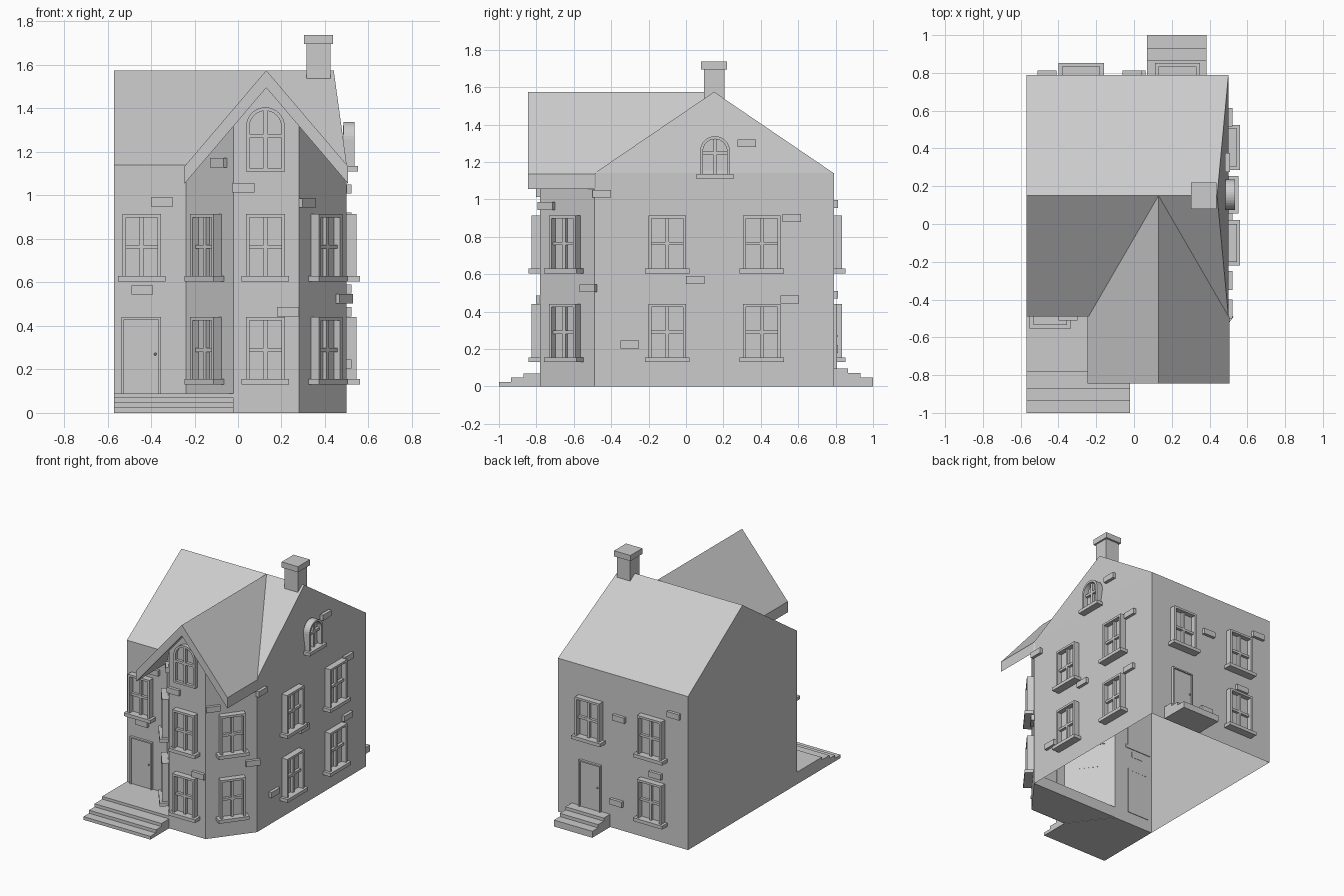
import bpy, bmesh, math
from mathutils import Matrix

cube = bpy.data.objects.get("Cube")
if cube:
    bpy.data.objects.remove(cube)

stone = bpy.data.materials.new("plain_grey")
stone.use_nodes = True
GREY = (0.6, 0.6, 0.6, 1)
stone.diffuse_color = GREY
stone.node_tree.nodes["Principled BSDF"].inputs["Base Color"].default_value = GREY


def finish(name, bm, loc=(0, 0, 0), angle=0):
    bmesh.ops.recalc_face_normals(bm, faces=bm.faces)
    bm.transform(Matrix.Translation(loc) @ Matrix.Rotation(angle, 4, 'Z'))
    me = bpy.data.meshes.new(name)
    bm.to_mesh(me)
    bm.free()
    me.materials.append(stone)
    ob = bpy.data.objects.new(name, me)
    bpy.context.collection.objects.link(ob)
    return ob


def shell(name, verts, faces):
    bm = bmesh.new()
    vs = [bm.verts.new(v) for v in verts]
    for f in faces:
        bm.faces.new([vs[i] for i in f])
    return finish(name, bm)


def box(bm, x0, x1, y0, y1, z0, z1):
    m = Matrix.Translation(((x0 + x1) / 2, (y0 + y1) / 2, (z0 + z1) / 2))
    m = m @ Matrix.Diagonal((x1 - x0, y1 - y0, z1 - z0, 1))
    bmesh.ops.create_cube(bm, size=1, matrix=m)


def prism(bm, outline, y0, y1):
    """Polygon in x and z, pushed from y0 to y1."""
    a = [bm.verts.new((x, y0, z)) for x, z in outline]
    b = [bm.verts.new((x, y1, z)) for x, z in outline]
    bm.faces.new(a)
    bm.faces.new(b[::-1])
    for i in range(len(a)):
        j = (i + 1) % len(a)
        bm.faces.new((a[i], b[i], b[j], a[j]))


def opening(w, z0, z1, arched):
    """Outline of a window or door, from lower left to lower right."""
    r = w / 2
    if not arched:
        return [(-r, z0), (-r, z1), (r, z1), (r, z0)]
    arc = [(-r * math.cos(math.pi * i / 16), z1 - r + r * math.sin(math.pi * i / 16))
           for i in range(17)]
    return [(-r, z0)] + arc + [(r, z0)]


def band(bm, outer, inner, y0, y1):
    """Frame that follows two outlines."""
    rows = []
    for (ox, oz), (ix, iz) in zip(outer, inner):
        rows.append([bm.verts.new(p) for p in
                     ((ox, y0, oz), (ox, y1, oz), (ix, y1, iz), (ix, y0, iz))])
    for a, b in zip(rows, rows[1:]):
        for k in range(4):
            n = (k + 1) % 4
            bm.faces.new((a[k], a[n], b[n], b[k]))
    bm.faces.new(rows[0])
    bm.faces.new(rows[-1][::-1])


def window(name, x, y, angle, w, z0, z1, arched=False, sill=True, depth=0.045):
    bm = bmesh.new()
    t = 0.016
    outer, inner = opening(w, z0, z1, arched), opening(w - 2 * t, z0, z1 - t, arched)
    band(bm, outer, inner, -depth, 0.005)
    prism(bm, inner, -0.008, 0.004)
    mid = z0 + (z1 - z0) * (0.55 if arched else 0.47)
    box(bm, -0.009, 0.009, -0.028, 0, z0, z1 - t)
    box(bm, -w / 2 + t, w / 2 - t, -0.028, 0, mid - 0.009, mid + 0.009)
    if sill:
        box(bm, -w / 2 - 0.02, w / 2 + 0.02, -depth - 0.017, 0.005, z0 - 0.025, z0)
    elif arched:
        box(bm, -w / 2 + t, w / 2 - t, -depth, 0, z0, z0 + t)
    finish(name, bm, (x, y, 0), angle)


def door(name, x, y, angle):
    bm = bmesh.new()
    outer, inner = opening(0.18, 0.09, 0.44, False), opening(0.16, 0.09, 0.43, False)
    band(bm, outer, inner, -0.018, 0.005)
    prism(bm, inner, -0.008, 0.004)
    bmesh.ops.create_icosphere(bm, subdivisions=1, radius=0.007,
                               matrix=Matrix.Translation((0.065, -0.015, 0.27)))
    finish(name, bm, (x, y, 0), angle)


def brick(x, y, z, angle):
    bm = bmesh.new()
    box(bm, -0.05, 0.05, -0.022, 0.002, z - 0.021, z + 0.021)
    finish("raised_brick", bm, (x, y, 0), angle)


# Main dimensions
LEFT, RIGHT, FRONT, BACK = -0.57, 0.5, -0.49, 0.79
EAVE, RIDGE, RIDGE_Y, RIDGE_X = 1.14, 1.575, 0.15, 0.44
BAY_L, BAY_A, BAY_B, BAY_Y, BAY_MID = -0.24, -0.02, 0.28, -0.78, 0.13

# House walls, open underneath and towards the bay
shell("house_walls",
      [(LEFT, FRONT, 0), (LEFT, FRONT, EAVE), (LEFT, RIDGE_Y, RIDGE),
       (LEFT, BACK, EAVE), (LEFT, BACK, 0),
       (RIGHT, FRONT, 0), (RIGHT, FRONT, EAVE), (RIDGE_X, RIDGE_Y, RIDGE),
       (RIGHT, BACK, EAVE), (RIGHT, BACK, 0),
       (BAY_L, FRONT, 0), (BAY_L, FRONT, EAVE)],
      [(0, 1, 2, 3, 4), (5, 9, 8, 6), (6, 8, 7), (4, 3, 8, 9), (0, 10, 11, 1)])
shell("main_roof",
      [(LEFT, FRONT, EAVE), (RIGHT, FRONT, EAVE), (RIGHT, BACK, EAVE),
       (LEFT, BACK, EAVE), (LEFT, RIDGE_Y, RIDGE), (RIDGE_X, RIDGE_Y, RIDGE)],
      [(0, 1, 5, 4), (2, 3, 4, 5)])

# Bay walls rising to the underside of the bay roof
SLOPE, THICK = 1.173, 0.08


def under(x):
    return RIDGE - THICK - SLOPE * abs(x - BAY_MID)


plan = [(BAY_L, FRONT), (BAY_A, BAY_Y), (BAY_B, BAY_Y), (RIGHT, FRONT)]
shell("bay_walls",
      [(x, y, 0) for x, y in plan] + [(x, y, under(x)) for x, y in plan]
      + [(BAY_MID, BAY_Y, RIDGE - THICK)],
      [(0, 1, 5, 4), (1, 2, 6, 8, 5), (2, 3, 7, 6)])
shell("bay_floor",
      [(x, y, z) for z in (0.002, 0.085) for x, y in plan],
      [(0, 1, 2, 3), (7, 6, 5, 4), (0, 3, 7, 4)])

# Bay roof: a thick gable whose back follows the valleys
rim = [(BAY_MID - 0.375, EAVE - 0.005, FRONT), (BAY_MID, RIDGE, RIDGE_Y),
       (BAY_MID + 0.375, EAVE - 0.005, FRONT)]
roof = []
for x, z, y in rim:
    roof += [(x, -0.845, z), (x, -0.845, z - THICK), (x, y, z - THICK), (x, y, z)]
shell("bay_roof", roof,
      [(a + k, a + (k + 1) % 4, a + 4 + (k + 1) % 4, a + 4 + k)
       for a in (0, 4) for k in range(4)] + [(0, 1, 2, 3), (8, 9, 10, 11)])

# Chimney
bm = bmesh.new()
box(bm, 0.315, 0.425, 0.095, 0.205, 1.48, 1.695)
box(bm, 0.303, 0.437, 0.08, 0.22, 1.695, 1.737)
finish("chimney", bm)

# Front porch and both flights of steps
bm = bmesh.new()
prism(bm, [(LEFT, 0), (BAY_L, 0), (BAY_L, 0.09), (LEFT, 0.09)], FRONT, BAY_Y)
shell("porch_corner", [(BAY_L, FRONT, z) for z in (0, 0.09)]
      + [(BAY_A, BAY_Y, z) for z in (0, 0.09)] + [(BAY_L, BAY_Y, z) for z in (0, 0.09)],
      [(0, 2, 4), (1, 5, 3), (2, 3, 5, 4)])
finish("front_porch", bm)
bm = bmesh.new()
for near, far, top in ((BAY_Y, -0.87, 0.07), (-0.87, -0.935, 0.047), (-0.935, -1, 0.024)):
    box(bm, LEFT, BAY_A, far, near, 0, top)
finish("front_steps", bm)
bm = bmesh.new()
for near, far, top in ((BACK, 0.865, 0.095), (0.865, 0.932, 0.072), (0.932, 1, 0.048)):
    box(bm, 0.07, 0.385, near, far, 0, top)
finish("back_steps", bm)

# Windows and doors
SIDE, REAR = math.pi / 2, math.pi
SLANT = math.atan2(FRONT - BAY_Y, RIGHT - BAY_B)
BAY_C = (FRONT + BAY_Y) / 2
LOW, HIGH = (0.155, 0.44), (0.63, 0.915)
for span in (LOW, HIGH):
    window("bay_front_window", 0.126, BAY_Y, 0, 0.178, *span)
    window("bay_left_window", -0.13, BAY_C, -SLANT, 0.178, *span)
    window("bay_right_window", 0.39, BAY_C, SLANT, 0.178, *span)
    window("back_window", -0.28, BACK, REAR, 0.2, *span)
    for y in (-0.1, 0.405):
        window("side_window", RIGHT, y, SIDE, 0.2, *span)
window("front_window", -0.443, FRONT, 0, 0.178, *HIGH)
window("back_window_over_door", 0.23, BACK, REAR, 0.2, *HIGH)
window("bay_arched_window", 0.126, BAY_Y, 0, 0.178, 1.11, 1.405, True, False, 0.03)
window("gable_arched_window", 0.49, 0.155, SIDE, 0.16, 1.135, 1.338, True)
door("front_door", -0.445, FRONT, 0)
door("back_door", 0.23, BACK, REAR)

# Scattered raised bricks
for x, z in ((-0.35, 0.97), (-0.44, 0.565)):
    brick(x, FRONT, z, 0)
for x, z in ((0.025, 1.035), (0.23, 0.465)):
    brick(x, BAY_Y, z, 0)
for y, z in ((-0.45, 1.03), (0.05, 0.57), (0.565, 0.9), (0.555, 0.465), (-0.3, 0.225)):
    brick(RIGHT, y, z, SIDE)
brick(0.485, 0.325, 1.3, SIDE)
for x, z in ((-0.01, 0.83), (-0.46, 0.975), (0.01, 0.2), (-0.31, 0.49)):
    brick(x, BACK, z, REAR)
brick(-0.08, -0.7, 1.15, -SLANT)
brick(0.31, -0.74, 0.965, SLANT)
brick(0.48, -0.517, 0.525, SLANT)
